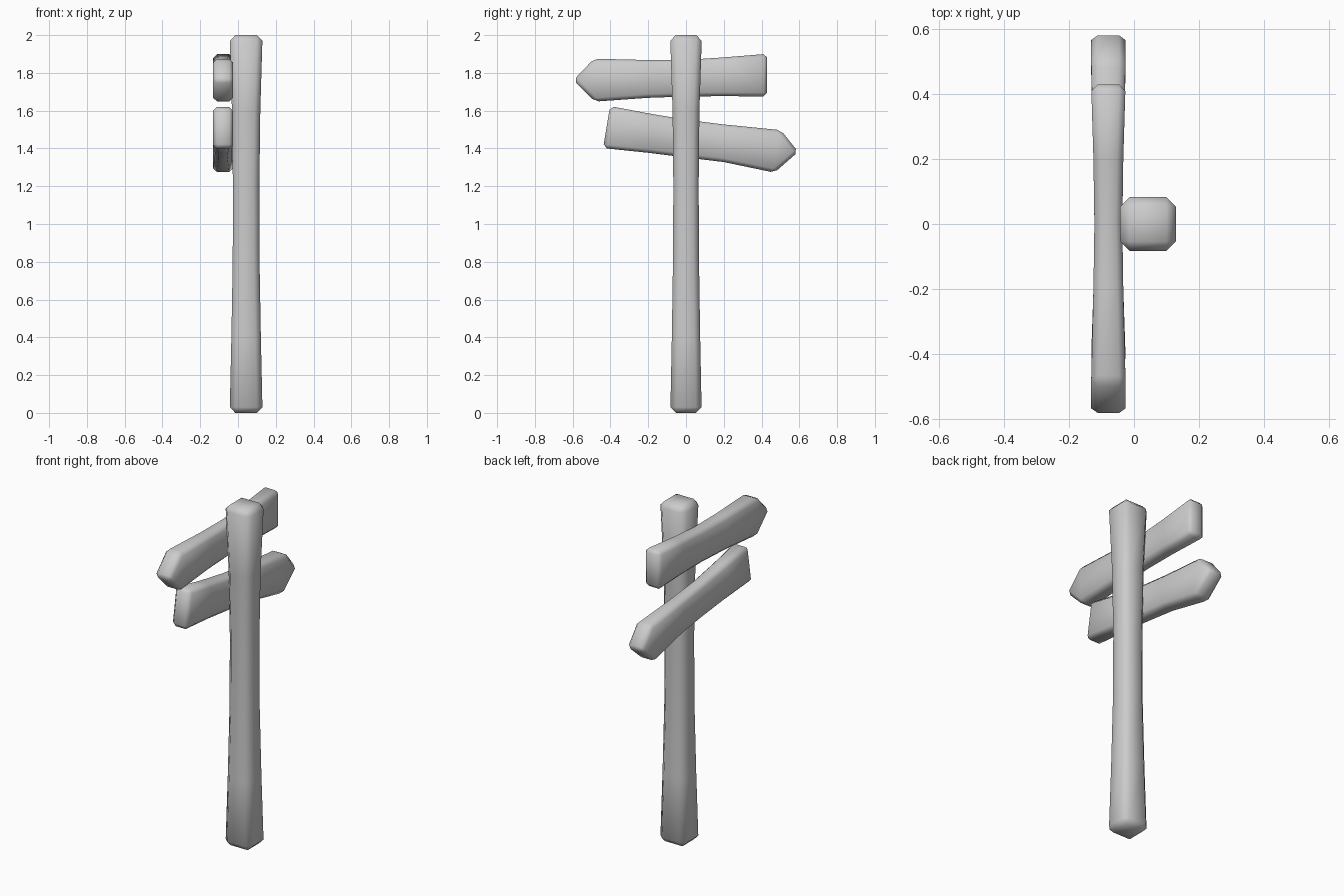
import bpy, bmesh, math

if "Cube" in bpy.data.objects:
    bpy.data.objects.remove(bpy.data.objects["Cube"])


def loft(name, rings, bevel):
    """Skin four-cornered rings, cap the ends and chamfer the hard edges."""
    bm = bmesh.new()
    loops = [[bm.verts.new(p) for p in ring] for ring in rings]
    for a, b in zip(loops, loops[1:]):
        for i in range(4):
            j = (i + 1) % 4
            bm.faces.new((a[i], a[j], b[j], b[i]))
    bm.faces.new(loops[0][::-1])
    bm.faces.new(loops[-1])
    bmesh.ops.remove_doubles(bm, verts=bm.verts[:], dist=0.0005)
    bmesh.ops.recalc_face_normals(bm, faces=bm.faces[:])
    hard = [e for e in bm.edges
            if len(e.link_faces) == 2 and e.calc_face_angle(0) > math.radians(30)]
    bmesh.ops.bevel(bm, geom=hard, offset=bevel, offset_type='OFFSET',
                    segments=1, profile=0.5, affect='EDGES', clamp_overlap=True)
    bmesh.ops.recalc_face_normals(bm, faces=bm.faces[:])
    for f in bm.faces:
        f.smooth = True
    mesh = bpy.data.meshes.new(name)
    bm.to_mesh(mesh)
    bm.free()
    ob = bpy.data.objects.new(name, mesh)
    bpy.context.collection.objects.link(ob)
    return ob


# Post: square section, slimmer through the middle
def post_ring(z, hx, hy, cx=0.043):
    return [(cx - hx, -hy, z), (cx + hx, -hy, z), (cx + hx, hy, z), (cx - hx, hy, z)]


loft("post", [post_ring(*s) for s in [
    (0.0, 0.087, 0.083), (0.4, 0.078, 0.075), (0.8, 0.071, 0.069),
    (1.2, 0.070, 0.067), (1.6, 0.075, 0.071), (2.0, 0.087, 0.084)]], 0.03)


# Sign boards: stations of (top y, top z, bottom y, bottom z, half thickness)
def board_ring(yt, zt, yb, zb, h, cx=-0.079):
    return [(cx - h, yt, zt), (cx + h, yt, zt), (cx + h, yb, zb), (cx - h, yb, zb)]


upper = [
    (-0.596, 1.761, -0.596, 1.761, 0.053),
    (-0.487, 1.875, -0.482, 1.648, 0.053),
    (-0.2, 1.868, -0.2, 1.668, 0.046),
    (0.0, 1.869, 0.0, 1.675, 0.043),
    (0.2, 1.882, 0.2, 1.677, 0.046),
    (0.43, 1.901, 0.43, 1.675, 0.053)]
lower = [
    (-0.402, 1.624, -0.439, 1.402, 0.053),
    (-0.2, 1.586, -0.2, 1.377, 0.046),
    (0.0, 1.552, 0.0, 1.352, 0.043),
    (0.2, 1.527, 0.2, 1.328, 0.046),
    (0.502, 1.497, 0.468, 1.272, 0.053),
    (0.594, 1.382, 0.594, 1.382, 0.053)]
for name, stations in (("upper_sign", upper), ("lower_sign", lower)):
    loft(name, [board_ring(*s) for s in stations], 0.02)
